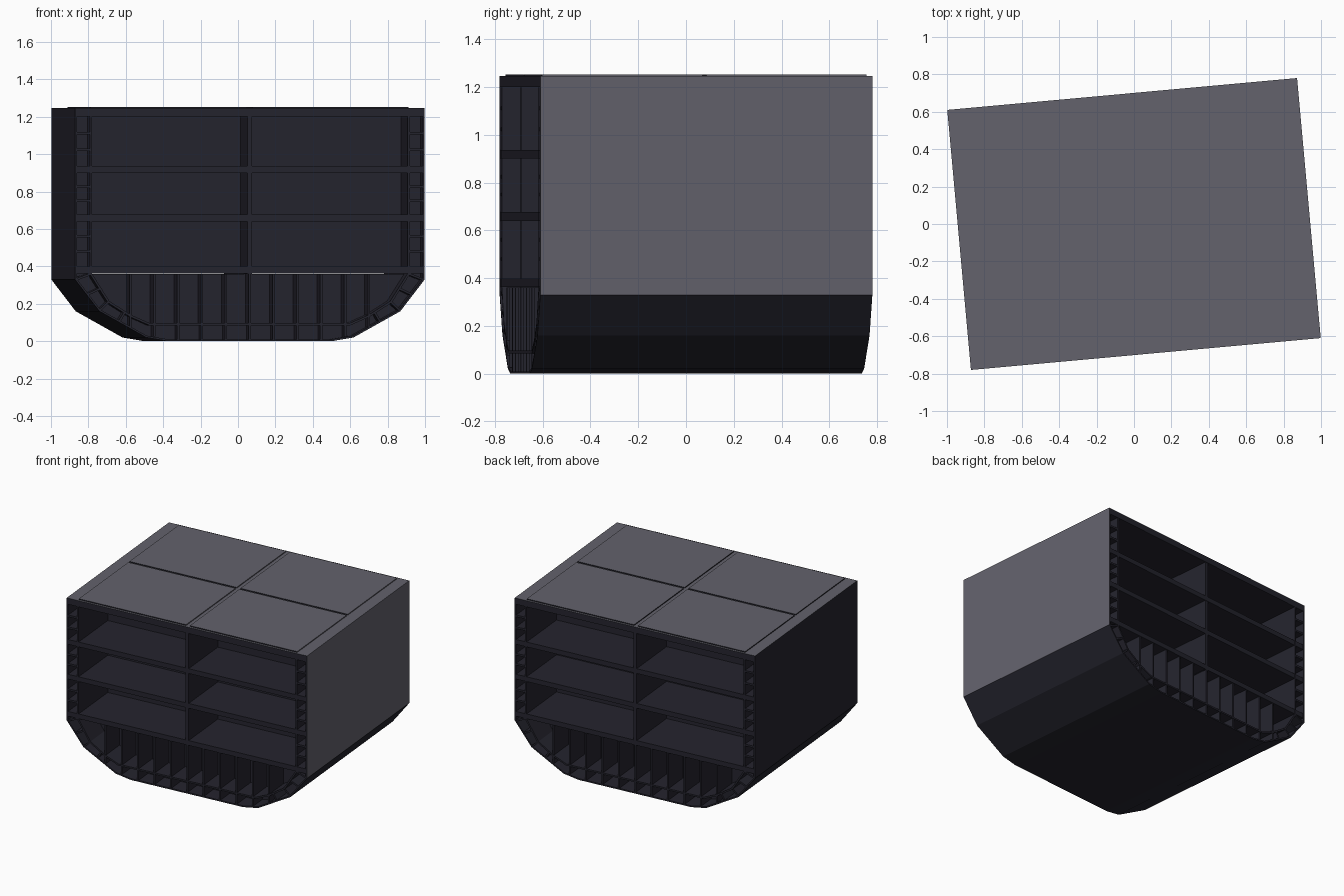
import bpy, bmesh, math

if "Cube" in bpy.data.objects:
    bpy.data.objects.remove(bpy.data.objects["Cube"])

TURN = math.radians(5.2)
W, D, TOP = 0.939, 0.698, 1.246     # half width, half length, deck height
INNER = 0.853                       # half width of the holds


def material(name, rgb):
    m = bpy.data.materials.new(name)
    m.use_nodes = True
    m.diffuse_color = (*rgb, 1)
    m.node_tree.nodes["Principled BSDF"].inputs["Base Color"].default_value = (*rgb, 1)
    return m


grey = material("deck grey", (0.125, 0.122, 0.15))
navy = material("dark navy", (0.018, 0.0175, 0.027))


def finish(name, bm, rule=None):
    """Turn a bmesh into an object; faces that meet the rule become grey."""
    me = bpy.data.meshes.new(name)
    bm.normal_update()
    for f in bm.faces:
        f.material_index = 0 if rule and rule(f) else 1
    bm.to_mesh(me)
    bm.free()
    me.materials.append(grey)
    me.materials.append(navy)
    ob = bpy.data.objects.new(name, me)
    ob.rotation_euler.z = TURN
    bpy.context.collection.objects.link(ob)
    return ob


def strip(name, pts, thick, offset=0, inset=0.0, rule=None):
    """Plating that follows a cross-section line along the whole length."""
    bm = bmesh.new()
    d = D - inset
    rows = [(bm.verts.new((x, -d, z)), bm.verts.new((x, d, z))) for x, z in pts]
    for a, b in zip(rows, rows[1:]):
        bm.faces.new((a[0], b[0], b[1], a[1]))
    ob = finish(name, bm, rule)
    mod = ob.modifiers.new("thickness", "SOLIDIFY")
    mod.thickness, mod.offset, mod.use_even_offset = thick, offset, True
    mod.material_offset = mod.material_offset_rim = 1
    return ob


def box(name, x0, x1, y0, y1, z0, z1, rule=None):
    bm = bmesh.new()
    bmesh.ops.create_cube(bm, size=1)
    for v in bm.verts:
        v.co = ((x0 + x1) / 2 + v.co.x * (x1 - x0), (y0 + y1) / 2 + v.co.y * (y1 - y0),
                (z0 + z1) / 2 + v.co.z * (z1 - z0))
    return finish(name, bm, rule)


def bulkheads(name, pts, depth):
    """A cross wall of the given outline, set back from each end."""
    for side, end in ((-1, "front"), (1, "back")):
        bm = bmesh.new()
        f = bm.faces.new([bm.verts.new((x, side * (D - depth), z)) for x, z in pts])
        if f.normal.y * side < 0:
            f.normal_flip()
        ob = finish(end + "_" + name, bm)
        ob.modifiers.new("thickness", "SOLIDIFY").thickness = 0.01


def mirrored(half):
    return half + [(-x, z) for x, z in reversed(half)]


# Outer shell and inner lining
bilge_out = [(W, 0.33), (0.808, 0.16), (0.557, 0.02), (0.44, 0.0)]
bilge_in = [(INNER, 0.36), (0.758, 0.21), (0.64, 0.135), (0.537, 0.09)]
strip("hull_shell", mirrored([(W, 1.2)] + bilge_out), 0.01, -1,
      rule=lambda f: f.normal.x > 0.95)
strip("inner_hull", mirrored([(INNER, 1.2)] + bilge_in), 0.012, inset=0.001)

# Main deck with four raised hatch covers
box("main_deck", -W, W, -D, D, 1.2, TOP,
    lambda f: f.normal.z > 0.9 or f.normal.x > 0.9)
for sx, a in ((-1, "right"), (1, "left")):
    for sy, b in ((-1, "front"), (1, "back")):
        xs, ys = sorted((sx * 0.015, sx * INNER)), sorted((sy * 0.008, sy * 0.682))
        box(f"{b}_{a}_hatch_cover", *xs, *ys, TOP - 0.005, TOP + 0.007,
            lambda f: f.normal.z > 0.9 or f.normal.x > 0.9)

# Lower decks, centre wall and wing tank stringers
tiers = [(0.40, 0.64), (0.675, 0.90), (0.935, 1.2)]
for i, z in enumerate((0.38, 0.658, 0.918)):
    strip(f"lower_deck_{i + 1}", [(W - 0.006, z), (0.006 - W, z)], 0.036, inset=0.002)
strip("centre_wall", [(0, 1.2), (0, 0.36)], 0.026, inset=0.003)
for s, side in ((-1, "right"), (1, "left")):
    for i, (low, high) in enumerate(tiers):
        for k in (1, 2):
            z = low + (high - low) * k / 3
            strip(f"{side}_wing_stringer_{i}_{k}",
                  [(s * INNER, z), (s * (W - 0.005), z)], 0.014, inset=0.004)
    # Bilge frames between the shell and the lining
    bilge_frames = [((0.930, 0.33), (INNER, 0.36)), ((0.87, 0.25), (0.805, 0.28)),
                    ((0.805, 0.165), (0.758, 0.21)), ((0.70, 0.105), (0.67, 0.155))]
    for i, (a, b) in enumerate(bilge_frames):
        strip(f"{side}_bilge_frame_{i + 1}", [(s * a[0], a[1]), (s * b[0], b[1])],
              0.012, inset=0.004)

# Ribs of the double bottom
for k in range(-5, 6):
    x = k * 0.128
    strip(f"bottom_rib_{k + 6}", [(x, 0.36), (x, 0.075 if abs(k) == 5 else 0.025 if abs(k) == 4 else 0.008)],
          0.012, inset=0.003)

# Cross walls closing off the open cells
bulkheads("hold_bulkhead", mirrored([(INNER, 1.2), (INNER, 0.38)]), 0.41)
bulkheads("bottom_bulkhead", mirrored(bilge_in), 0.2)
outer = mirrored([(x * 0.995, z + 0.004) for x, z in bilge_out])
bulkheads("bilge_bulkhead", outer + mirrored(bilge_in)[::-1], 0.14)
for s, side in ((-1, "right"), (1, "left")):
    a, b = s * INNER, s * (W - 0.005)
    bulkheads(side + "_wing_bulkhead", [(a, 1.2), (a, 0.36), (b, 0.34), (b, 1.2)], 0.14)
